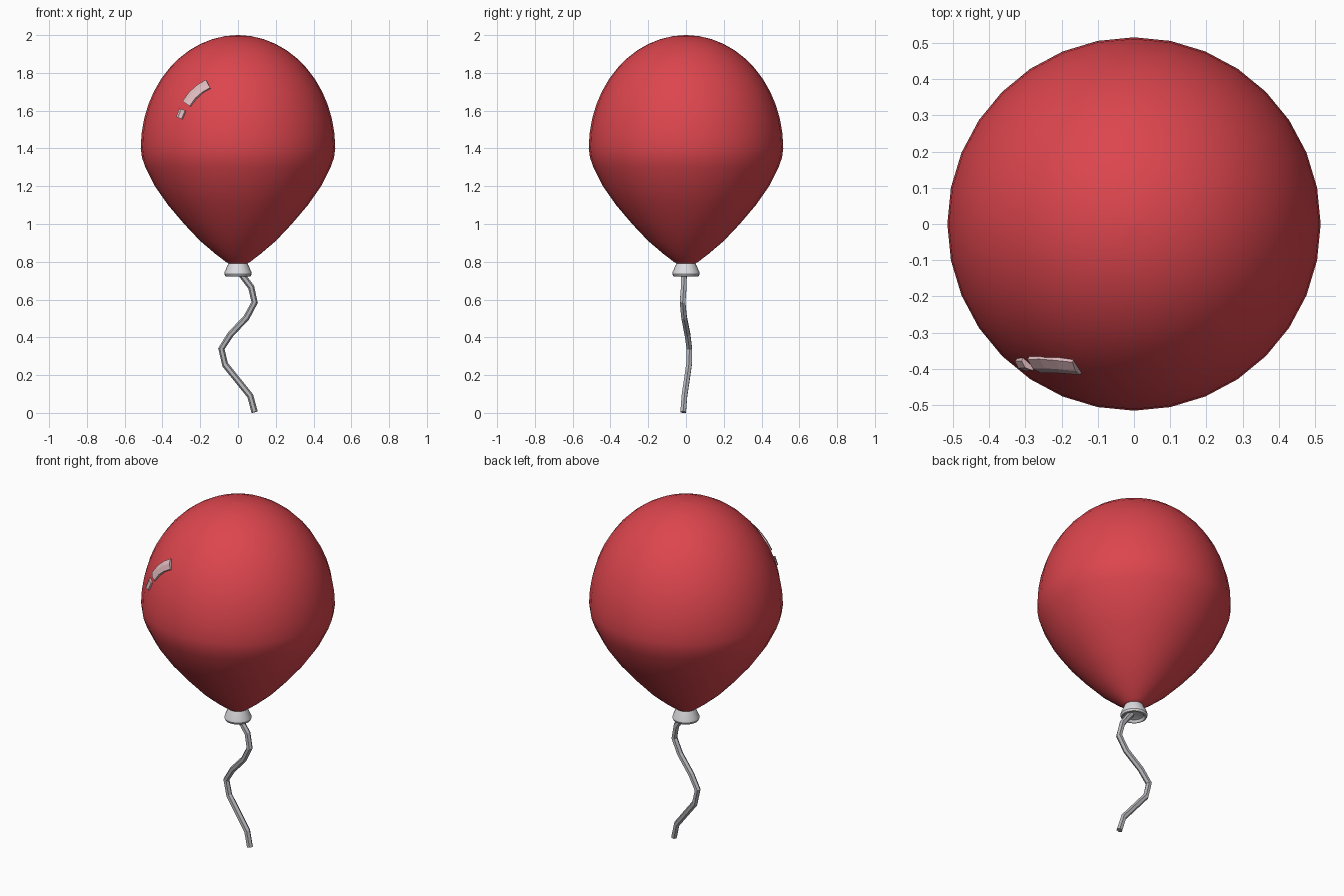
import bpy, bmesh
from math import sin, cos, pi, sqrt
from mathutils import Vector

if "Cube" in bpy.data.objects:
    bpy.data.objects.remove(bpy.data.objects["Cube"], do_unlink=True)


def material(name, rgb):
    m = bpy.data.materials.new(name)
    m.use_nodes = True
    m.diffuse_color = (*rgb, 1)
    m.node_tree.nodes["Principled BSDF"].inputs["Base Color"].default_value = (*rgb, 1)
    return m


red = material("red rubber", (0.72, 0.06, 0.075))
white = material("pale grey knot", (0.72, 0.72, 0.75))
grey = material("grey string", (0.47, 0.47, 0.5))
pink = material("pale pink shine", (0.75, 0.5, 0.52))


def skin_rings(name, rings, mat, smooth=None):
    """Join closed rings of points into a capped tube."""
    bm = bmesh.new()
    loops = [[bm.verts.new(p) for p in ring] for ring in rings]
    for a, b in zip(loops, loops[1:]):
        for i in range(len(a)):
            j = (i + 1) % len(a)
            bm.faces.new((a[i], a[j], b[j], b[i]))
    bm.faces.new(loops[0])
    bm.faces.new(loops[-1])
    bmesh.ops.recalc_face_normals(bm, faces=bm.faces)
    mesh = bpy.data.meshes.new(name)
    bm.to_mesh(mesh)
    bm.free()
    mesh.materials.append(mat)
    obj = bpy.data.objects.new(name, mesh)
    bpy.context.collection.objects.link(obj)
    if smooth:
        bpy.ops.object.select_all(action="DESELECT")
        obj.select_set(True)
        bpy.context.view_layer.objects.active = obj
        bpy.ops.object.shade_smooth_by_angle(angle=smooth)
    return obj


def lathe(name, profile, mat, sides, smooth):
    rings = [[(r * cos(2 * pi * i / sides), r * sin(2 * pi * i / sides), z)
              for i in range(sides)] for r, z in profile]
    return skin_rings(name, rings, mat, smooth)


# Balloon: tapered lower half, half ellipsoid above
WIDE, MID, TALL = 0.515, 1.40, 0.60
lower = [(0.04, 0.785), (0.065, 0.80), (0.12, 0.842), (0.20, 0.91), (0.285, 1.0),
         (0.37, 1.10), (0.44, 1.20), (0.49, 1.30), (0.508, 1.35)]
upper = [(WIDE * cos(a), MID + TALL * sin(a)) for a in (pi / 2 * k / 12 for k in range(12))]
lathe("balloon", lower + upper + [(0.004, MID + TALL)], red, 32, pi / 4)

# Knot: flared cone with a rim and a hollow underside
lathe("knot", [(0.01, 0.745), (0.05, 0.735), (0.06, 0.722), (0.068, 0.724), (0.073, 0.735),
               (0.07, 0.748), (0.048, 0.797), (0.03, 0.80)], white, 20, pi / 5)

# String: crooked six-sided tube
path = [Vector(p) for p in (
    (0.01, -0.01, 0.745), (0.07, -0.012, 0.665), (0.088, -0.018, 0.585), (0.045, -0.01, 0.505),
    (-0.04, 0.008, 0.415), (-0.088, 0.018, 0.34), (-0.068, 0.016, 0.255),
    (0.065, -0.008, 0.09), (0.088, -0.015, 0.004))]
rings = []
for i, p in enumerate(path):
    t = (path[min(i + 1, len(path) - 1)] - path[max(i - 1, 0)]).normalized()
    u = t.cross(Vector((0, 1, 0))).normalized()
    v = t.cross(u)
    rings.append([p + 0.017 * (u * cos(k * pi / 3) + v * sin(k * pi / 3)) for k in range(6)])
skin_rings("string", rings, grey)


# Shine marks: bevelled bars lying on the balloon surface
def surface(x, z):
    r = WIDE * sqrt(1 - ((z - MID) / TALL) ** 2)
    return Vector((x, -sqrt(r * r - x * x), z))


def shine(name, points, width):
    spine = [surface(x, z) for x, z in points]
    rings = []
    for i, p in enumerate(spine):
        n = Vector((p.x / WIDE ** 2, p.y / WIDE ** 2, (p.z - MID) / TALL ** 2)).normalized()
        t = (spine[min(i + 1, len(spine) - 1)] - spine[max(i - 1, 0)]).normalized()
        s = n.cross(t)
        section = ((-1, -0.015), (-0.9, 0.006), (0, 0.014), (0.9, 0.006), (1, -0.015))
        rings.append([p + s * a * width + n * h for a, h in section])
    skin_rings(name, rings, pink)


shine("long_shine", [(-0.157, 1.74), (-0.20, 1.715), (-0.24, 1.68), (-0.272, 1.635)], 0.033)
shine("short_shine", [(-0.292, 1.605), (-0.31, 1.56)], 0.023)
